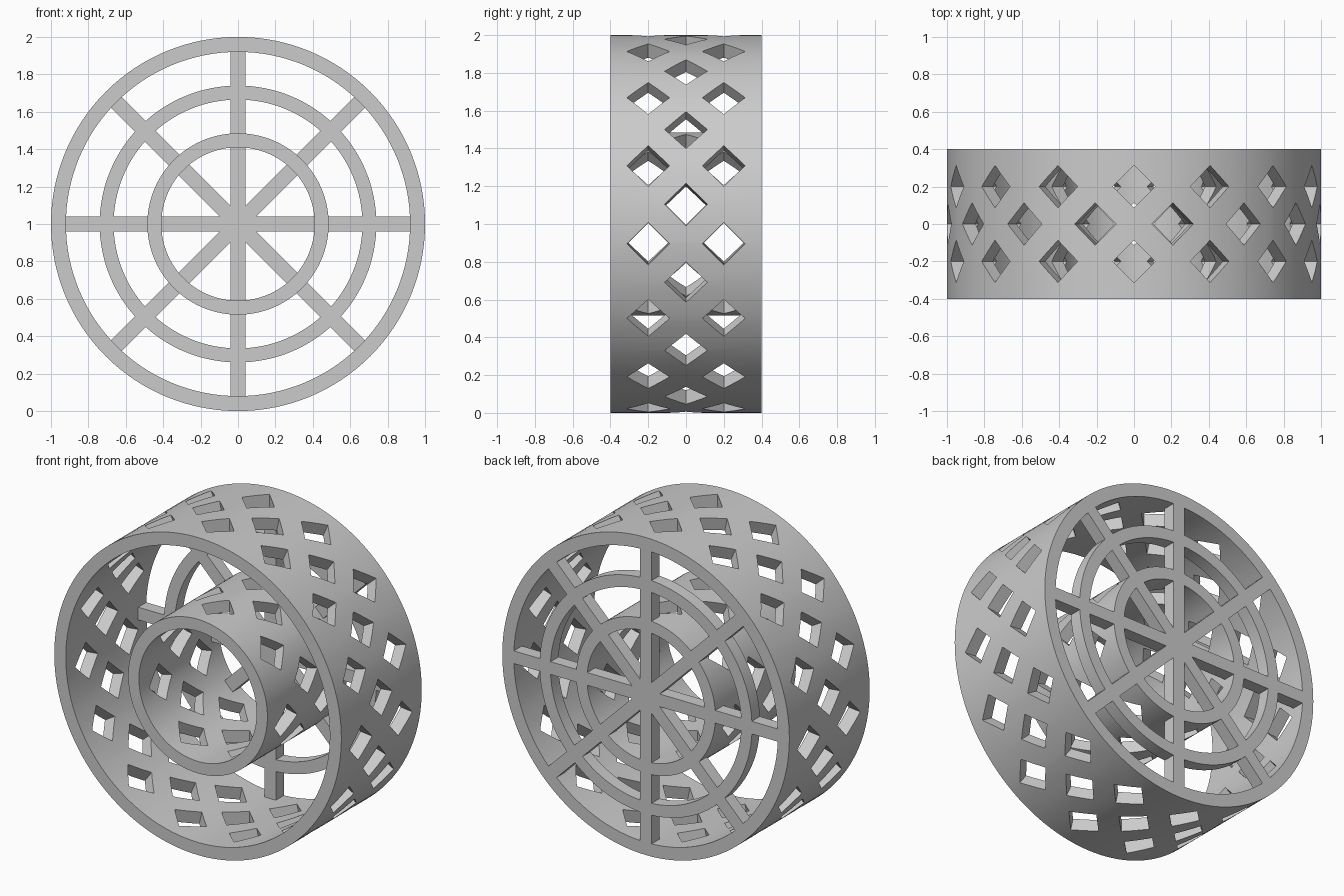
import bpy, bmesh, math
from mathutils import Matrix, Vector

cube = bpy.data.objects.get("Cube")
if cube:
    bpy.data.objects.remove(cube, do_unlink=True)

grey = bpy.data.materials.new("plain_grey")
grey.use_nodes = True
grey.diffuse_color = (0.6, 0.6, 0.6, 1)
grey.node_tree.nodes["Principled BSDF"].inputs["Base Color"].default_value = (0.6, 0.6, 0.6, 1)

CENTRE = Vector((0, 0, 1))
FRONT, BACK, GRILLE_FRONT = -0.4, 0.4, 0.32
BAR = 0.08
SEGMENTS = 128


def make_object(name, bm):
    bmesh.ops.recalc_face_normals(bm, faces=bm.faces)
    mesh = bpy.data.meshes.new(name)
    bm.to_mesh(mesh)
    bm.free()
    mesh.materials.append(grey)
    obj = bpy.data.objects.new(name, mesh)
    bpy.context.collection.objects.link(obj)
    return obj


def tube(name, outer, inner, y0, y1):
    """Square-edged ring around the y axis."""
    bm = bmesh.new()
    loops = []
    for i in range(SEGMENTS):
        a = math.tau * i / SEGMENTS
        d = Vector((math.cos(a), 0, math.sin(a)))
        loops.append([bm.verts.new(CENTRE + d * r + Vector((0, y, 0)))
                      for r, y in ((outer, y0), (outer, y1), (inner, y1), (inner, y0))])
    for i, a in enumerate(loops):
        b = loops[(i + 1) % SEGMENTS]
        for k in range(4):
            n = (k + 1) % 4
            bm.faces.new((a[k], a[n], b[n], b[k]))
    return make_object(name, bm)


def add_box(bm, matrix, size):
    bmesh.ops.create_cube(bm, size=1, matrix=matrix @ Matrix.Diagonal((*size, 1)))


def spin(angle):
    """Frame at the wheel centre whose x axis points outward at the angle."""
    return Matrix.Translation(CENTRE) @ Matrix.Rotation(-angle, 4, 'Y')


def hole_cutter(radius, count):
    """Three staggered rows of square pegs standing on their corners."""
    bm = bmesh.new()
    step = math.tau / count
    for row, y in enumerate((-0.2, 0, 0.2)):
        start = math.pi / 2 + (step / 2 if row == 1 else 0)
        for i in range(count):
            m = (spin(start + i * step) @ Matrix.Translation((radius, y, 0))
                 @ Matrix.Rotation(math.pi / 4, 4, 'X'))
            add_box(bm, m, (0.2, 0.16, 0.16))
    return make_object("hole_cutter", bm)


def boolean(obj, tool, operation):
    """Apply one boolean and drop the tool."""
    mod = obj.modifiers.new("cut", 'BOOLEAN')
    mod.operation, mod.solver, mod.object = operation, 'EXACT', tool
    graph = bpy.context.evaluated_depsgraph_get()
    mesh = bpy.data.meshes.new_from_object(obj.evaluated_get(graph))
    obj.modifiers.clear()
    obj.data = mesh
    bpy.data.objects.remove(tool, do_unlink=True)


# Perforated outer rim and inner hub tube
RIM = (1.0, 0.92)
HUB = (0.485, 0.41)
rim = tube("rim", *RIM, FRONT, BACK)
boolean(rim, hole_cutter(0.96, 15), 'DIFFERENCE')
hub = tube("hub_tube", *HUB, FRONT, BACK)
boolean(hub, hole_cutter(0.45, 7), 'DIFFERENCE')

# Back grille: middle ring joined to four crossing bars
grille = tube("back_grille", 0.74, 0.665, GRILLE_FRONT, BACK)
for i in range(4):
    bm = bmesh.new()
    middle = Matrix.Translation((0, (GRILLE_FRONT + BACK) / 2, 0))
    add_box(bm, spin(i * math.pi / 4) @ middle, (1.9, BACK - GRILLE_FRONT, BAR))
    boolean(grille, make_object("bar", bm), 'UNION')

# Trim the grille where it meets the rim and the hub tube
for outer, inner in ((1.1, RIM[1]), HUB):
    boolean(grille, tube("trim", outer, inner, FRONT, BACK + 0.1), 'DIFFERENCE')

# Smooth the round walls, keep the edges crisp
for obj in (rim, hub, grille):
    bpy.ops.object.select_all(action='DESELECT')
    obj.select_set(True)
    bpy.context.view_layer.objects.active = obj
    bpy.ops.object.shade_smooth_by_angle(angle=math.radians(30))
